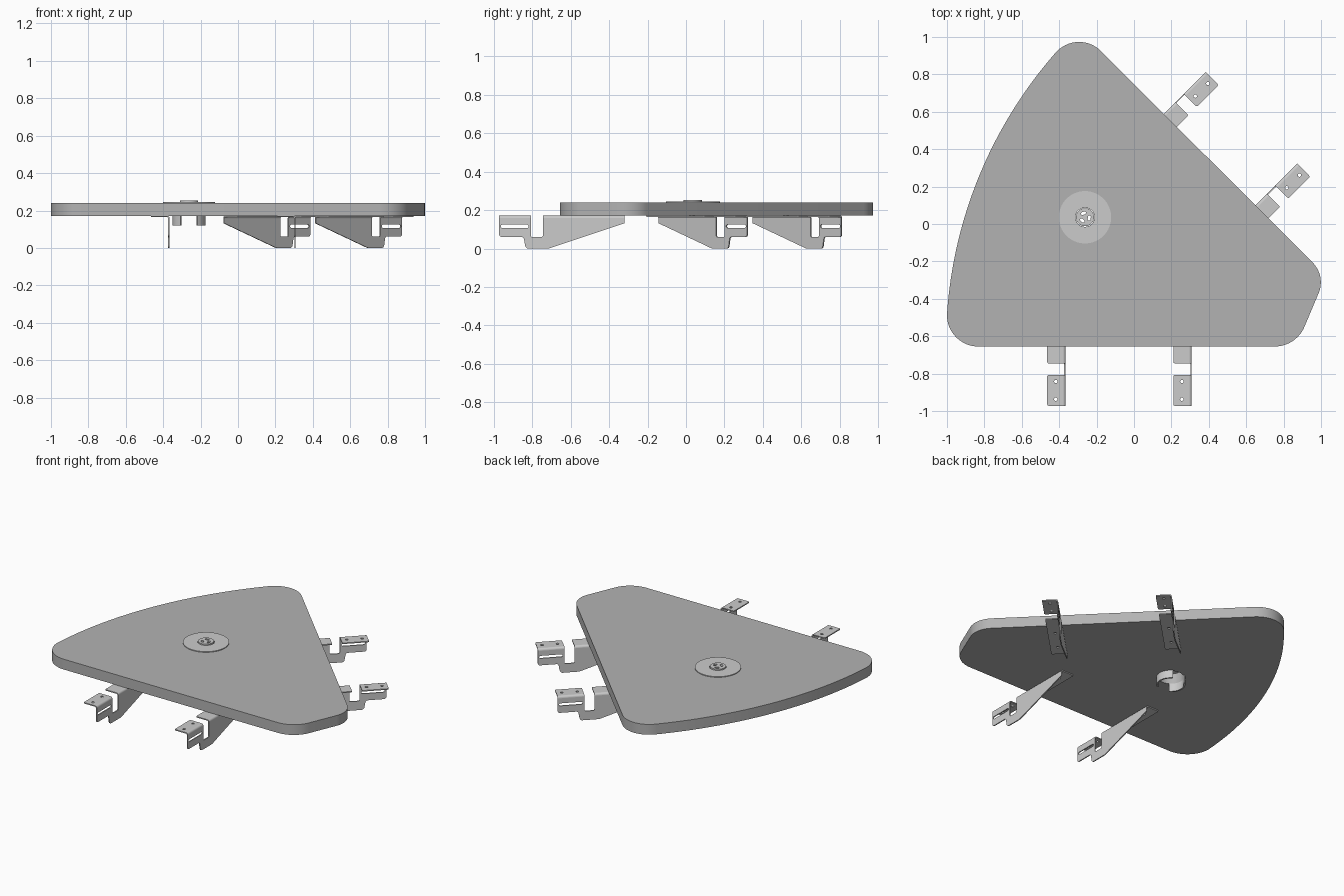
import bpy, bmesh, math
from mathutils import Matrix, Vector

if "Cube" in bpy.data.objects:
    bpy.data.objects.remove(bpy.data.objects["Cube"])

SMOOTH = math.radians(35)


def rounded(pts, n=8):
    """Polygon of (x, y, cut) corners; each cut > 0 becomes a circular arc."""
    out = []
    for i, (x, y, t) in enumerate(pts):
        p = Vector((x, y))
        if t == 0:
            out.append(p)
            continue
        a = (Vector(pts[i - 1][:2]) - p).normalized()
        b = (Vector(pts[(i + 1) % len(pts)][:2]) - p).normalized()
        w = math.sin(a.angle(b) / 2)
        for k in range(n + 1):
            u = k / n
            c0, c1, c2 = (1 - u) ** 2, 2 * w * u * (1 - u), u * u
            out.append(((p + a * t) * c0 + p * c1 + (p + b * t) * c2) / (c0 + c1 + c2))
    return out


def arc(cx, cy, r, a0, a1, n):
    return [Vector((cx + r * math.cos(math.radians(a0 + (a1 - a0) * k / n)),
                    cy + r * math.sin(math.radians(a0 + (a1 - a0) * k / n)))) for k in range(n + 1)]


def circle(cx, cy, r, n=48):
    return arc(cx, cy, r, 0, 360, n)[:-1]


def slot(cx, cy, length, width, ang=0, n=8):
    h, r = (length - width) / 2, width / 2
    pts = arc(h, 0, r, -90, 90, n) + arc(-h, 0, r, 90, 270, n)
    rot = Matrix.Rotation(math.radians(ang), 2)
    return [rot @ p + Vector((cx, cy)) for p in pts]


def frame(ex, ey, loc):
    """Matrix putting a flat profile's axes along ex, ey at loc."""
    ex, ey = Vector(ex), Vector(ey)
    m = Matrix((ex, ey, ex.cross(ey))).transposed().to_4x4()
    m.translation = loc
    return m


def solid(loops, thick, matrix):
    """Filled profile (first loop outer, others holes) extruded symmetrically."""
    cu = bpy.data.curves.new("profile", 'CURVE')
    cu.dimensions, cu.fill_mode, cu.extrude = '2D', 'BOTH', thick / 2
    for loop in loops:
        sp = cu.splines.new('POLY')
        sp.points.add(len(loop) - 1)
        for q, p in zip(sp.points, loop):
            q.co = (p[0], p[1], 0, 1)
        sp.use_cyclic_u = True
    ob = bpy.data.objects.new("profile", cu)
    bpy.context.collection.objects.link(ob)
    dg = bpy.context.evaluated_depsgraph_get()
    me = bpy.data.meshes.new_from_object(ob.evaluated_get(dg))
    bpy.data.objects.remove(ob)
    bpy.data.curves.remove(cu)
    bm = bmesh.new()
    bm.from_mesh(me)
    bmesh.ops.remove_doubles(bm, verts=bm.verts, dist=1e-5)
    bmesh.ops.recalc_face_normals(bm, faces=bm.faces)
    bm.to_mesh(me)
    bm.free()
    me.transform(matrix)
    return me


def make(name, solids, matrix=Matrix()):
    bm = bmesh.new()
    for me in solids:
        bm.from_mesh(me)
        bpy.data.meshes.remove(me)
    me = bpy.data.meshes.new(name)
    bm.to_mesh(me)
    bm.free()
    ob = bpy.data.objects.new(name, me)
    ob.matrix_world = matrix
    bpy.context.collection.objects.link(ob)
    bpy.ops.object.select_all(action='DESELECT')
    ob.select_set(True)
    bpy.context.view_layer.objects.active = ob
    bpy.ops.object.shade_smooth_by_angle(angle=SMOOTH)
    return ob


def flat(loops, z0, z1):
    return solid(loops, z1 - z0, Matrix.Translation((0, 0, (z0 + z1) / 2)))


# Tabletop: three rounded corners, a clipped right corner and a bowed left edge
A, C, sag = Vector((-1.0, -0.485)), Vector((-0.42, 0.915)), 0.125
chord = C - A
R = ((chord.length / 2) ** 2 + sag ** 2) / (2 * sag)
inward = Vector((chord.y, -chord.x)).normalized()
ctr = (A + C) / 2 + inward * (R - sag)
a0, a1 = [math.degrees(math.atan2((p - ctr).y, (p - ctr).x)) % 360 for p in (C, A)]
bow = [(p.x, p.y, 0) for p in arc(ctr.x, ctr.y, R, a0, a1, 40)]
outline = rounded([(-1.0, -0.655, 0.168), (0.867, -0.655, 0.115), (1.026, -0.277, 0.1),
                   (-0.302, 1.05, 0.177)] + bow, 16)
Z0, Z1 = 0.172, 0.241
gx, gy = -0.262, 0.036
table = make("tabletop", [flat([outline, circle(gx, gy, 0.078)], Z0, Z1)])
dark = bpy.data.materials.new("dark_grey")
dark.diffuse_color = (0.45, 0.45, 0.45, 1)
dark.use_nodes = True
dark.node_tree.nodes["Principled BSDF"].inputs["Base Color"].default_value = dark.diffuse_color
table.data.materials.append(dark)

# Cable grommet: wide plate, raised cap with three cable slots, clip walls below
make("grommet_plate", [flat([circle(gx, gy, 0.14, 64), circle(gx, gy, 0.051)], Z1, 0.246)])
slots = []
for k in range(3):
    a = math.radians(120 * k - 10)
    slots.append(slot(gx + 0.023 * math.cos(a), gy + 0.023 * math.sin(a), 0.028, 0.015, 120 * k + 80))
make("grommet_cap", [flat([circle(gx, gy, 0.048)] + slots, Z1, 0.253)])
for side, mid in (("right", 0), ("left", 180)):
    wall = arc(gx, gy, 0.088, mid - 58, mid + 58, 16) + arc(gx, gy, 0.078, mid + 58, mid - 58, 16)
    make("grommet_clip_" + side, [flat([wall], 0.119, Z0)])


# Bent sheet-metal bracket, pointing along -y from the table edge
def bracket(name, matrix):
    th, r, w = 0.007, 0.014, 0.098
    top = Z0 - r
    web = rounded([(-0.335, top, 0), (-0.335, 0.132, 0), (0.06, 0, 0.012), (0.179, 0, 0.015),
                   (0.19, 0.061, 0.012), (0.317, 0.061, 0.014), (0.317, top, 0), (0.152, top, 0),
                   (0.152, 0.06, 0.008), (0.09, 0.06, 0.008), (0.09, top, 0)], 5)
    parts = [solid([web, slot(0.236, 0.116, 0.145, 0.017)], th,
                   frame((0, -1, 0), (0, 0, 1), (-th / 2, 0, 0)))]
    bend = arc(-r, top, r, 0, 90, 6) + arc(-r, top, r - th, 90, 0, 6)
    for s0, s1, holes in ((-0.335, 0.09, (-0.08, -0.25)), (0.152, 0.317, (0.187, 0.282))):
        parts.append(solid([bend], s1 - s0, frame((1, 0, 0), (0, 0, 1), (0, -(s0 + s1) / 2, 0))))
        lip = rounded([(-w, -s1, 0.008), (-r, -s1, 0), (-r, -s0, 0), (-w, -s0, 0.008)], 5)
        parts.append(flat([lip] + [circle(-0.052, -s, 0.009, 16) for s in holes], Z0 - th, Z0))
    make(name, parts, matrix)


for i, x in enumerate((-0.366, 0.308)):
    bracket(f"front_bracket_{i + 1}", Matrix.Translation((x, -0.655, 0)))
u, v = Vector((1, 1, 0)).normalized(), Vector((-1, 1, 0)).normalized()
for i, d in enumerate((0.304, -0.389)):
    bracket(f"diagonal_bracket_{i + 1}",
            Matrix.Translation(u * 0.528 + v * d) @ Matrix.Rotation(math.radians(135), 4, 'Z'))
